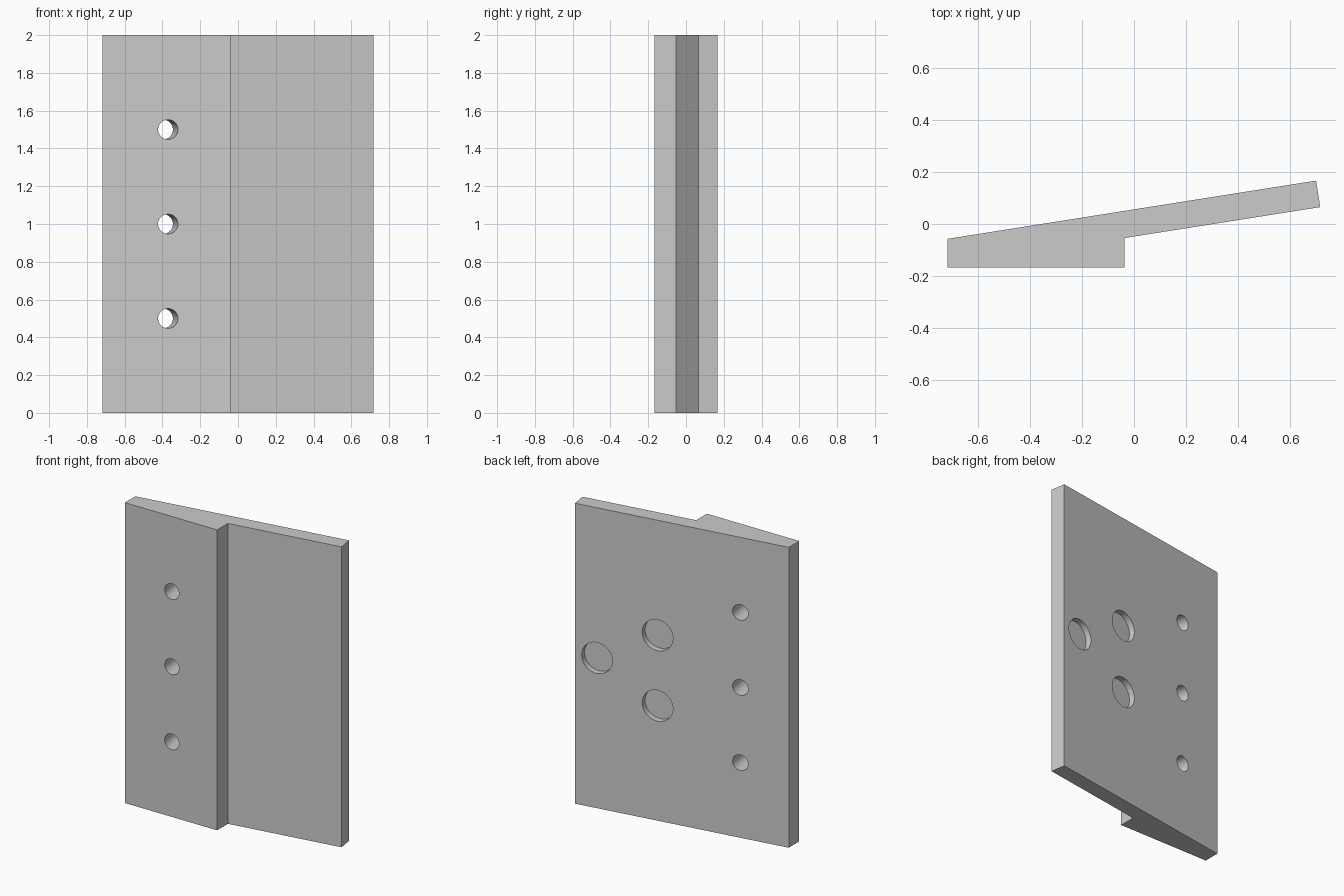
import bpy, bmesh, math
from mathutils import Vector, Matrix

cube = bpy.data.objects.get("Cube")
if cube:
    bpy.data.objects.remove(cube)

HEIGHT = 2.0
TILT = math.radians(9)
along = Vector((math.cos(TILT), math.sin(TILT), 0))    # runs along the tilted back
outward = Vector((-math.sin(TILT), math.cos(TILT), 0))  # back face normal
back_edge = Vector((-0.717, -0.057, 0))

grey = bpy.data.materials.new("plain grey")
grey.use_nodes = True
colour = (0.6, 0.6, 0.6, 1)
grey.diffuse_color = colour
grey.node_tree.nodes["Principled BSDF"].inputs["Base Color"].default_value = colour


def make_object(name, bm):
    bmesh.ops.recalc_face_normals(bm, faces=bm.faces)
    mesh = bpy.data.meshes.new(name)
    bm.to_mesh(mesh)
    bm.free()
    mesh.materials.append(grey)
    obj = bpy.data.objects.new(name, mesh)
    bpy.context.collection.objects.link(obj)
    return obj


def back_point(x, z):
    """Point on the tilted back face at the given x and height."""
    p = back_edge + along * ((x - back_edge.x) / along.x)
    return Vector((p.x, p.y, z))


def add_drill(bm, x, z, radius, depth):
    """Cylinder square to the back face, reaching the given depth into it."""
    margin = 0.1
    centre = back_point(x, z) + outward * (margin - depth) / 2
    turn = outward.to_track_quat('Z', 'Y').to_matrix().to_4x4()
    bmesh.ops.create_cone(bm, cap_ends=True, segments=48, radius1=radius,
                          radius2=radius, depth=depth + margin,
                          matrix=Matrix.Translation(centre) @ turn)


# Plate with a thick mounting foot, extruded from its plan outline
outline = [(-0.717, -0.167), (-0.037, -0.167), (-0.037, -0.054),
           (0.717, 0.065), (0.701, 0.167), back_edge[:2]]
bm = bmesh.new()
face = bm.faces.new([bm.verts.new((x, y, 0)) for x, y in outline])
top = bmesh.ops.extrude_face_region(bm, geom=[face])
bmesh.ops.translate(bm, vec=(0, 0, HEIGHT),
                    verts=[v for v in top["geom"] if isinstance(v, bmesh.types.BMVert)])
plate = make_object("angled_plate", bm)

# Three through holes in the foot, three shallow round pockets in the back
bm = bmesh.new()
for z in (0.5, 1.0, 1.5):
    add_drill(bm, -0.396, z, 0.052, 0.4)
for turn in (0, 120, 240):
    a = math.radians(turn)
    add_drill(bm, 0.287 + 0.271 * math.cos(a) * along.x,
              HEIGHT / 2 + 0.271 * math.sin(a), 0.103, 0.04)
drills = make_object("hole_cutter", bm)
drills.hide_render = True

cut = plate.modifiers.new("holes", 'BOOLEAN')
cut.operation = 'DIFFERENCE'
cut.solver = 'EXACT'
cut.object = drills

bpy.ops.object.select_all(action='DESELECT')
plate.select_set(True)
bpy.context.view_layer.objects.active = plate
bpy.ops.object.modifier_apply(modifier=cut.name)
bpy.data.objects.remove(drills)
bpy.ops.object.shade_smooth_by_angle(angle=math.radians(30))
# Keep the broad flat faces flat
for p in plate.data.polygons:
    if p.area > 0.02:
        p.use_smooth = False
